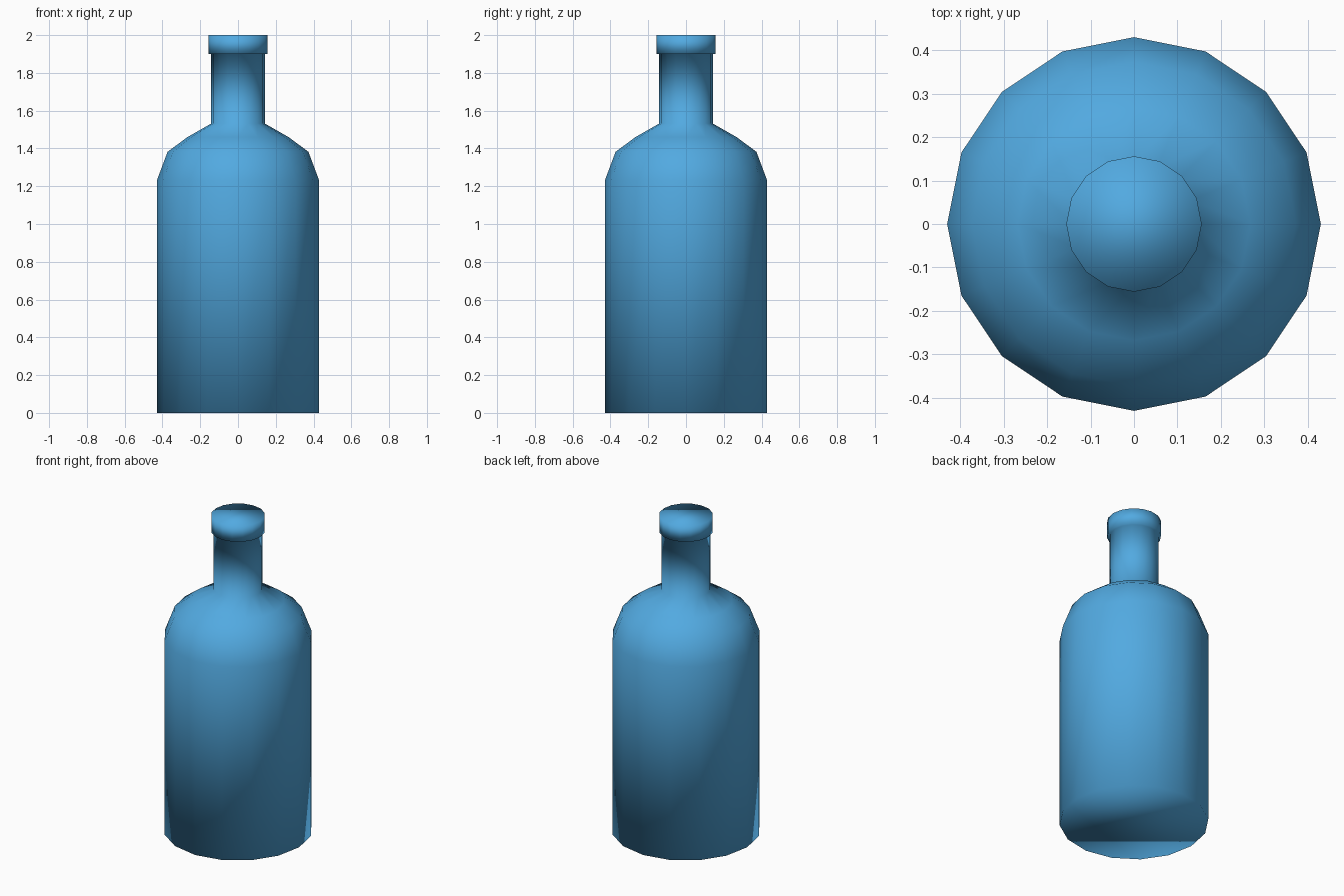
import bpy, bmesh, math

if "Cube" in bpy.data.objects:
    bpy.data.objects.remove(bpy.data.objects["Cube"])

SIDES = 16

# One flat colour for the whole bottle
blue = bpy.data.materials.new("bottle_blue")
blue.diffuse_color = (0.084, 0.40, 0.75, 1.0)
blue.use_nodes = True
blue.node_tree.nodes["Principled BSDF"].inputs["Base Color"].default_value = blue.diffuse_color

# Outline as (radius, height): base, body, shoulder, neck, lip
profile = [
    (0.43, 0.0),
    (0.43, 1.23),
    (0.373, 1.382),
    (0.268, 1.46),
    (0.142, 1.532),
    (0.142, 1.90),
    (0.156, 1.90),
    (0.156, 2.0),
]


def lathe(name, outline, material):
    """Spin an outline around z and close both ends with flat caps."""
    bm = bmesh.new()
    rings = []
    for r, z in outline:
        ring = []
        for i in range(SIDES):
            a = 2 * math.pi * i / SIDES
            ring.append(bm.verts.new((r * math.cos(a), r * math.sin(a), z)))
        rings.append(ring)
    for low, high in zip(rings, rings[1:]):
        for i in range(SIDES):
            j = (i + 1) % SIDES
            bm.faces.new((low[i], low[j], high[j], high[i]))
    bm.faces.new(rings[0][::-1])
    bm.faces.new(rings[-1])
    for f in bm.faces:
        f.smooth = True
    mesh = bpy.data.meshes.new(name)
    bm.to_mesh(mesh)
    bm.free()
    mesh.materials.append(material)
    obj = bpy.data.objects.new(name, mesh)
    bpy.context.collection.objects.link(obj)
    return obj


# Bottle body, shoulder, neck and lip in one continuous smooth surface
lathe("bottle", profile, blue)
